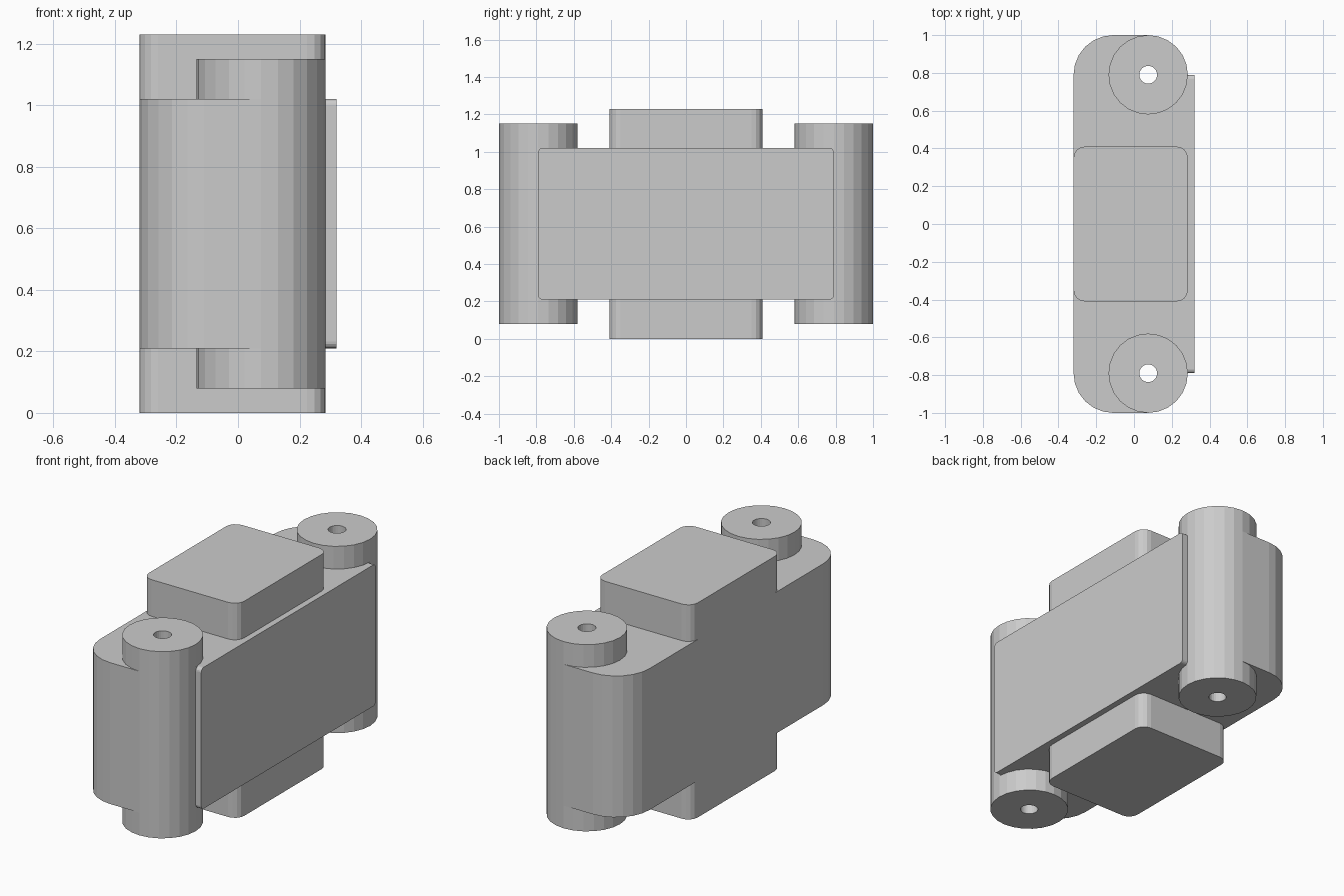
import bpy, bmesh
from math import cos, sin, radians

if "Cube" in bpy.data.objects:
    bpy.data.objects.remove(bpy.data.objects["Cube"])

X0, X1, Z0, Z1 = -0.32, 0.285, 0.21, 1.02   # body limits
R, PX, PY = 0.21, 0.075, 0.79               # barrel radius and centre


def arc(cx, cy, r, a0, a1, n):
    return [(cx + r * cos(radians(a0 + (a1 - a0) * i / n)),
             cy + r * sin(radians(a0 + (a1 - a0) * i / n))) for i in range(n + 1)]


def rounded_rect(x0, x1, y0, y1, r, n=4):
    return (arc(x1 - r, y1 - r, r, 0, 90, n) + arc(x0 + r, y1 - r, r, 90, 180, n)
            + arc(x0 + r, y0 + r, r, 180, 270, n) + arc(x1 - r, y0 + r, r, 270, 360, n))


def finish(name, bm):
    bmesh.ops.recalc_face_normals(bm, faces=bm.faces)
    me = bpy.data.meshes.new(name)
    bm.to_mesh(me)
    bm.free()
    ob = bpy.data.objects.new(name, me)
    bpy.context.collection.objects.link(ob)
    return ob


def prism(name, profile, lo, hi, axis='Z'):
    """Extrude a closed profile along Z (profile = x,y) or X (profile = y,z)."""
    bm = bmesh.new()
    place = (lambda p, h: (p[0], p[1], h)) if axis == 'Z' else (lambda p, h: (h, p[0], p[1]))
    a = [bm.verts.new(place(p, lo)) for p in profile]
    b = [bm.verts.new(place(p, hi)) for p in profile]
    bm.faces.new(a)
    bm.faces.new(b)
    for i in range(len(a)):
        j = (i + 1) % len(a)
        bm.faces.new((a[i], a[j], b[j], b[i]))
    return finish(name, bm)


def tube(name, cx, cy, r_out, r_in, lo, hi, n=24):
    bm = bmesh.new()
    rings = [[bm.verts.new((x, y, z)) for x, y in arc(cx, cy, r, 0, 360, n)[:-1]]
             for r, z in ((r_out, lo), (r_out, hi), (r_in, hi), (r_in, lo))]
    for k in range(4):
        a, b = rings[k], rings[(k + 1) % 4]
        for i in range(n):
            j = (i + 1) % n
            bm.faces.new((a[i], a[j], b[j], b[i]))
    return finish(name, bm)


# Main body: rounded back corners, ends nested inside the barrel walls
half = [(X1, PY), (PX, 0.69), (-0.03, PY), (PX, 1.0)] + arc(X0 + R, PY, R, 90, 180, 6)
prism("body", half + [(x, -y) for x, y in reversed(half)], Z0, Z1)

# Drilled barrels at both ends
for name, s in (("rear_barrel", 1), ("front_barrel", -1)):
    tube(name, PX, s * PY, R, 0.047, 0.08, 1.15)

# Blocks above and below the body
block = rounded_rect(X0, X1, -0.41, 0.41, 0.06)
prism("upper_block", block, Z1, 1.23)
prism("lower_block", block, 0, Z0)

# Thin face plate on the right side
prism("face_plate", rounded_rect(-PY, PY, Z0, Z1, 0.022), X1, 0.32, 'X')
